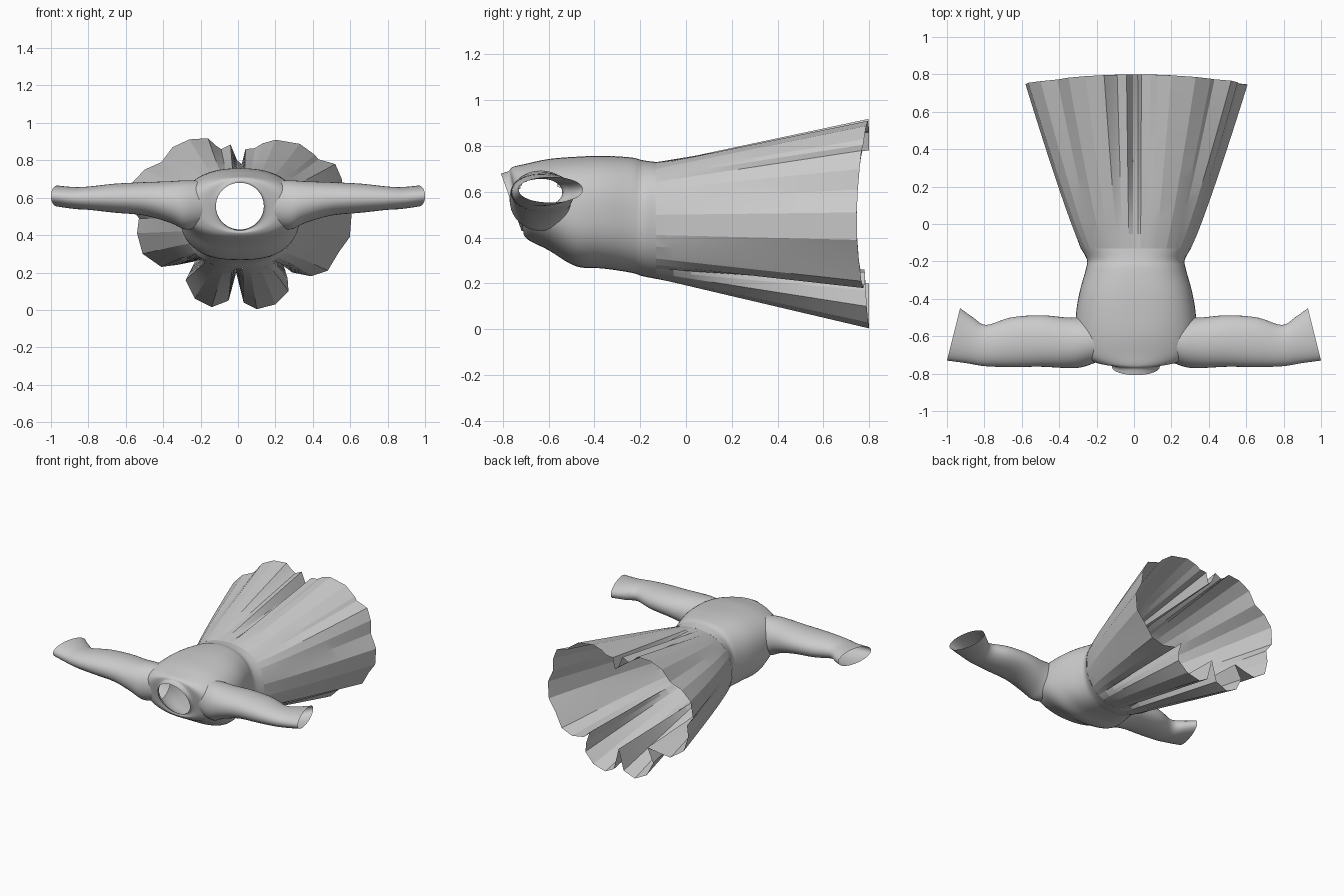
import bpy, bmesh, math

if "Cube" in bpy.data.objects:
    bpy.data.objects.remove(bpy.data.objects["Cube"])


def catmull(keys, n):
    """Smoothly resample a list of tuples, n steps per span."""
    out, m = [], len(keys)
    for i in range(m - 1):
        a, b, c, d = (keys[max(0, min(m - 1, i + k))] for k in (-1, 0, 1, 2))
        for s in range(n):
            t = s / n
            out.append(tuple(
                0.5 * (2 * q + (r - p) * t + (2 * p - 5 * q + 4 * r - u) * t * t
                       + (3 * q - p - 3 * r + u) * t ** 3)
                for p, q, r, u in zip(a, b, c, d)))
    out.append(tuple(keys[-1]))
    return out


def oval(t, power):
    """Point on a unit superellipse, clockwise from the top."""
    s, c = math.sin(t), math.cos(t)
    e = 2 / power
    return math.copysign(abs(s) ** e, s), math.copysign(abs(c) ** e, c)


def loft(name, rings, cut=None, angle=40):
    """Open-ended cloth tube through the rings; faces inside the cut are dropped."""
    bm = bmesh.new()
    rows = [[bm.verts.new(p) for p in ring] for ring in rings]
    n = len(rows[0])
    for a, b in zip(rows, rows[1:]):
        for i in range(n):
            j = (i + 1) % n
            bm.faces.new((a[i], a[j], b[j], b[i]))
    if cut:
        gone = [f for f in bm.faces if cut(f.calc_center_median())]
        bmesh.ops.delete(bm, geom=gone, context='FACES')
    bmesh.ops.recalc_face_normals(bm, faces=bm.faces)
    me = bpy.data.meshes.new(name)
    bm.to_mesh(me)
    bm.free()
    ob = bpy.data.objects.new(name, me)
    bpy.context.collection.objects.link(ob)
    bpy.ops.object.select_all(action='DESELECT')
    ob.select_set(True)
    bpy.context.view_layer.objects.active = ob
    bpy.ops.object.shade_smooth_by_angle(angle=math.radians(angle))
    return ob


CX = 0.01
TAU = 2 * math.pi

# Bodice with slanted collar: y, slant, half width, bottom z, top z, squareness
body = [(-0.808, 0.09, 0.128, 0.43, 0.68, 2), (-0.775, 0.07, 0.14, 0.425, 0.69, 2),
        (-0.757, 0.05, 0.23, 0.41, 0.708, 2.1), (-0.70, 0.02, 0.30, 0.385, 0.722, 2.2),
        (-0.60, 0, 0.32, 0.345, 0.743, 2.3), (-0.48, 0, 0.32, 0.275, 0.753, 2.5),
        (-0.36, 0, 0.30, 0.265, 0.757, 2.5), (-0.24, 0, 0.267, 0.247, 0.75, 2.4),
        (-0.19, 0, 0.262, 0.232, 0.738, 2.3), (-0.13, 0, 0.295, 0.22, 0.73, 2.3)]


def body_ring(y, slant, w, zb, zt, power):
    ring = []
    for i in range(72):
        u, v = oval(TAU * i / 72, power)
        ring.append((CX + w * u, y + slant * (1 - v) / 2,
                     (zb + zt) / 2 + v * (zt - zb) / 2))
    return ring


def armhole(p):
    return abs(p.x) > 0.23 and ((p.y + 0.635) / 0.105) ** 2 + ((p.z - 0.57) / 0.095) ** 2 < 1


loft("bodice", [body_ring(*k) for k in catmull(body, 6)], armhole)

# Pleated skirt: hem outline in x, z, clockwise from the notch at the top
hem = [(0.02, 0.78), (0.04, 0.86), (0.09, 0.865), (0.13, 0.89), (0.20, 0.91),
       (0.33, 0.888), (0.41, 0.83), (0.43, 0.805), (0.52, 0.78), (0.555, 0.70),
       (0.56, 0.61), (0.607, 0.51), (0.598, 0.39), (0.54, 0.31), (0.48, 0.21),
       (0.39, 0.18), (0.29, 0.20), (0.24, 0.25), (0.265, 0.17), (0.27, 0.10),
       (0.20, 0.03), (0.10, 0.004), (0.03, 0.04), (-0.01, 0.20), (-0.05, 0.05),
       (-0.14, 0.015), (-0.23, 0.06), (-0.28, 0.16), (-0.23, 0.26), (-0.33, 0.24),
       (-0.41, 0.23), (-0.51, 0.30), (-0.54, 0.41), (-0.53, 0.49), (-0.58, 0.56),
       (-0.565, 0.68), (-0.50, 0.75), (-0.41, 0.79), (-0.35, 0.87), (-0.26, 0.912),
       (-0.16, 0.918), (-0.12, 0.88), (-0.09, 0.86), (-0.04, 0.885), (-0.005, 0.80)]
angles = sorted(math.atan2((x - CX) / 0.58, (z - 0.48) / 0.43) % TAU for x, z in hem)
skirt = []
for s in range(13):
    k = s / 12
    ring = []
    for (hx, hz), t in zip(hem, angles):
        u, v = oval(t, 2.3)
        wx, wz = CX + 0.295 * u, 0.475 + 0.255 * v
        y_end = 0.745 + 0.055 * math.cos(t) ** 2
        ring.append((wx + (hx - wx) * k ** 0.9, -0.13 + (y_end + 0.13) * k,
                     wz + (hz - wz) * k))
    skirt.append(ring)
loft("skirt", skirt, angle=12)

# Sleeves with flared, slanted cuffs: x, slant, min y, max y, min z, max z
sleeve = [(0.19, 0, -0.735, -0.51, 0.445, 0.69), (0.28, 0, -0.766, -0.50, 0.43, 0.693),
          (0.36, 0, -0.77, -0.50, 0.465, 0.688), (0.50, 0, -0.763, -0.488, 0.505, 0.683),
          (0.66, 0, -0.765, -0.50, 0.52, 0.675), (0.80, 0.01, -0.76, -0.54, 0.535, 0.66),
          (0.89, 0.03, -0.745, -0.50, 0.54, 0.657), (1.0, 0.07, -0.73, -0.45, 0.553, 0.665)]


def sleeve_ring(side, x, slant, ya, yb, za, zb):
    ring = []
    for i in range(40):
        u, v = oval(TAU * i / 40, 2.1)
        ring.append((side * (x - slant * (u + 1) / 2), (ya + yb) / 2 + u * (yb - ya) / 2,
                     (za + zb) / 2 + v * (zb - za) / 2))
    return ring


for side, label in ((1, "right"), (-1, "left")):
    loft(label + "_sleeve", [sleeve_ring(side, *k) for k in catmull(sleeve, 4)])
